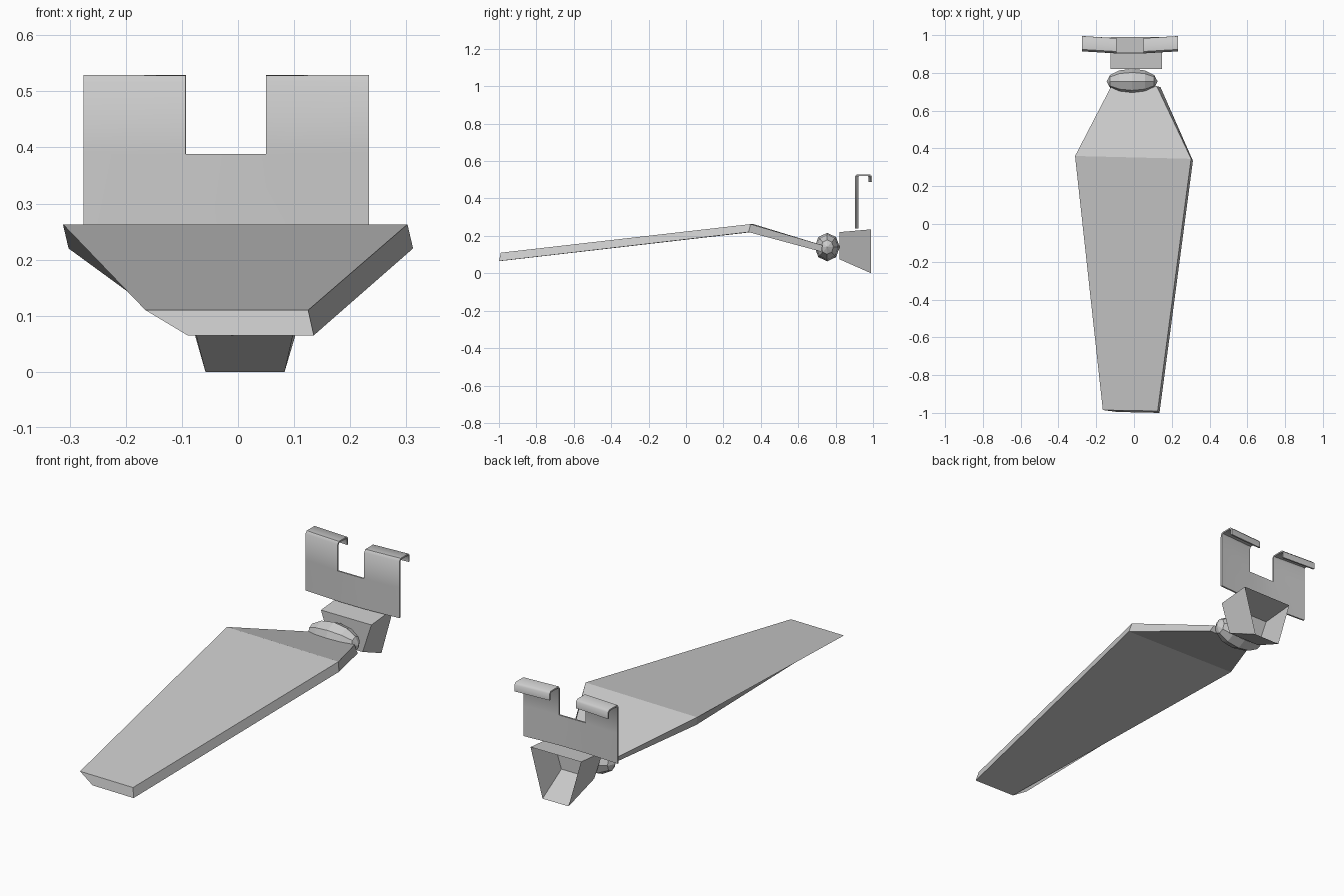
import bpy, bmesh, math
from mathutils import Matrix

cube = bpy.data.objects.get("Cube")
if cube:
    bpy.data.objects.remove(cube)

grey = bpy.data.materials.new("plain grey")
grey.use_nodes = True
COLOUR = (0.6, 0.6, 0.6, 1)
grey.diffuse_color = COLOUR
grey.node_tree.nodes["Principled BSDF"].inputs["Base Color"].default_value = COLOUR


def add_object(name, bm):
    bmesh.ops.recalc_face_normals(bm, faces=bm.faces)
    mesh = bpy.data.meshes.new(name)
    bm.to_mesh(mesh)
    bm.free()
    mesh.materials.append(grey)
    obj = bpy.data.objects.new(name, mesh)
    bpy.context.collection.objects.link(obj)
    return obj


def loft(name, sections, cap_end=True):
    """Join four-cornered sections into a tapering body."""
    bm = bmesh.new()
    rings = [[bm.verts.new(p) for p in s] for s in sections]
    for a, b in zip(rings, rings[1:]):
        for i in range(4):
            j = (i + 1) % 4
            bm.faces.new((a[i], a[j], b[j], b[i]))
    bm.faces.new(rings[0])
    if cap_end:
        bm.faces.new(rings[-1])
    return add_object(name, bm)


# Bent blade: corners run top left, top right, bottom right, bottom left
loft("blade", [
    [(-0.165, -0.985, 0.11), (0.125, -0.99, 0.11), (0.135, -1, 0.065), (-0.09, -0.995, 0.065)],
    [(-0.312, 0.36, 0.263), (0.302, 0.345, 0.263), (0.312, 0.335, 0.22), (-0.302, 0.35, 0.22)],
    [(-0.12, 0.73, 0.15), (0.12, 0.73, 0.15), (0.14, 0.725, 0.115), (-0.1, 0.725, 0.115)],
])

# Faceted ball joint with its axis across the blade
bm = bmesh.new()
bmesh.ops.create_uvsphere(bm, u_segments=8, v_segments=6, radius=1)
bmesh.ops.transform(bm, verts=bm.verts, matrix=Matrix.Translation((-0.01, 0.755, 0.14))
                    @ Matrix.Diagonal((0.135, 0.067, 0.076, 1))
                    @ Matrix.Rotation(math.pi / 2, 4, "Y"))
add_object("ball_joint", bm)

# Thin socket, open at the back
loft("socket", [
    [(-0.125, 0.82, 0.22), (0.148, 0.82, 0.22), (0.1, 0.82, 0.075), (-0.077, 0.82, 0.075)],
    [(-0.125, 0.99, 0.235), (0.148, 0.99, 0.235), (0.083, 0.99, 0), (-0.058, 0.99, 0)],
], cap_end=False)

# Two-pronged clip with hooked tops
columns = [(-0.275, 0.918), (-0.093, 0.907), (0.05, 0.907), (0.233, 0.918)]
profile = [(0, 0.24), (0, 0.388), (0, 0.515), (0.008, 0.525),
           (0.065, 0.525), (0.073, 0.517), (0.073, 0.487)]
bm = bmesh.new()
grid = [[bm.verts.new((x, y + d, z)) for d, z in profile] for x, y in columns]
for c in range(3):
    for r in range(1 if c == 1 else len(profile) - 1):
        bm.faces.new((grid[c][r], grid[c + 1][r], grid[c + 1][r + 1], grid[c][r + 1]))
bmesh.ops.delete(bm, geom=[v for v in bm.verts if not v.link_faces], context="VERTS")
clip = add_object("clip", bm)
solid = clip.modifiers.new("thickness", "SOLIDIFY")
solid.thickness = 0.008
solid.offset = 0
bpy.ops.object.select_all(action="DESELECT")
clip.select_set(True)
bpy.context.view_layer.objects.active = clip
bpy.ops.object.modifier_apply(modifier=solid.name)
bpy.ops.object.shade_smooth_by_angle(angle=math.radians(50))
